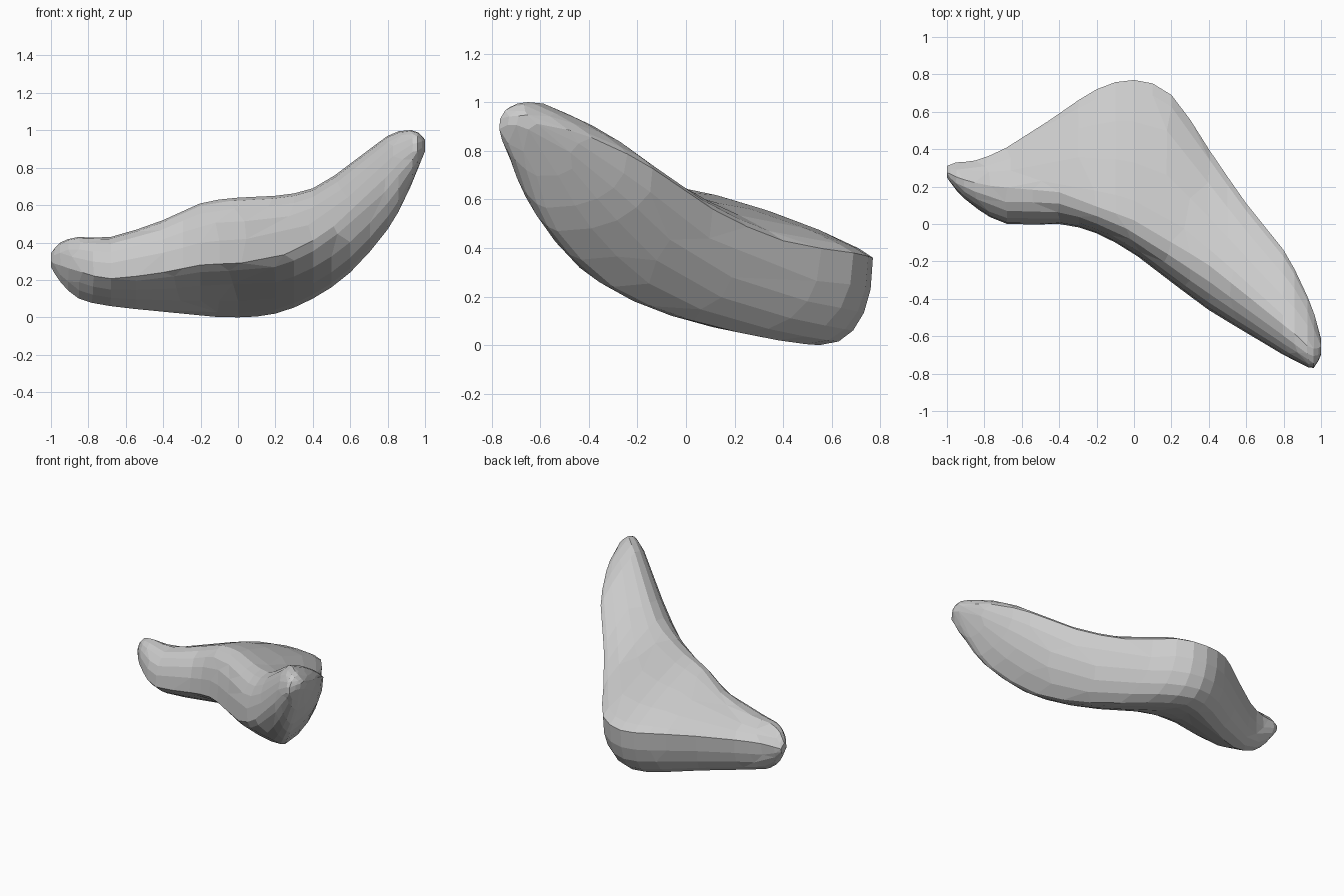
import bpy
import bmesh
import math
from mathutils import Vector

default_cube = bpy.data.objects.get("Cube")
if default_cube:
    bpy.data.objects.remove(default_cube, do_unlink=True)

# One plain colour
grey = bpy.data.materials.new("plain grey")
grey.use_nodes = True
colour = (0.6, 0.6, 0.6, 1)
grey.diffuse_color = colour
grey.node_tree.nodes["Principled BSDF"].inputs["Base Color"].default_value = colour

# Cross-sections: x, then (y, z) of the front, top, back and bottom extremes
STATIONS = [
    (-1, .25, .30, .28, .34, .31, .31, .28, .27),
    (-.95, .18, .28, .25, .40, .33, .32, .25, .19),
    (-.85, .09, .25, .22, .43, .34, .32, .23, .10),
    (-.68, 0, .21, .19, .43, .41, .33, .24, .06),
    (-.4, 0, .24, .17, .52, .59, .36, .37, .03),
    (-.2, -.05, .28, .09, .61, .72, .37, .48, .01),
    (0, -.16, .29, .02, .64, .77, .36, .55, 0),
    (.2, -.31, .32, -.1, .65, .69, .38, .38, .02),
    (.4, -.46, .41, -.22, .69, .40, .43, .03, .10),
    (.6, -.58, .56, -.38, .82, .11, .56, -.3, .24),
    (.8, -.7, .76, -.54, .97, -.14, .73, -.53, .47),
    (.9, -.75, .86, -.63, 1, -.33, .83, -.6, .65),
    (.96, -.77, .9, -.67, .99, -.47, .88, -.64, .79),
    (1, -.7, .92, -.66, .95, -.62, .92, -.65, .89),
]
SUBSTEPS = 2        # sections between stations
QUARTER = 5         # points along each quarter of a section


def blend(a, b, c, d, t):
    """Smooth interpolation from b to c."""
    return 0.5 * (2 * b + (c - a) * t + (2 * a - 5 * b + 4 * c - d) * t ** 2
                  + (3 * b - a - 3 * c + d) * t ** 3)


def smooth_sections(stations):
    last = len(stations) - 1
    for i in range(last):
        rows = [stations[min(max(i + k, 0), last)] for k in (-1, 0, 1, 2)]
        for step in range(SUBSTEPS):
            yield [blend(*values, step / SUBSTEPS) for values in zip(*rows)]
    yield list(stations[last])


def ring(section):
    """Closed outline through the four extremes, one curved quarter each."""
    x, *flat = section
    extremes = [Vector((x, flat[k], flat[k + 1])) for k in range(0, len(flat), 2)]
    # Roundness of each quarter; the underside is flatter away from the tall end
    fullness = (2.3, 1.2, 2.3, 1.2 + 0.5 * max(x, 0))
    points = []
    for q in range(4):
        start, end = extremes[q], extremes[(q + 1) % 4]
        # Inner corner that the quarter curves around
        if q % 2 == 0:
            centre = Vector((x, end.y, start.z))
        else:
            centre = Vector((x, start.y, end.z))
        power = 2 / fullness[q]
        for k in range(QUARTER):
            angle = math.pi / 2 * k / QUARTER
            points.append(centre + (start - centre) * math.cos(angle) ** power
                          + (end - centre) * math.sin(angle) ** power)
    return points


# Bent body, lofted from end to end
bm = bmesh.new()
loops = [[bm.verts.new(p) for p in ring(s)] for s in smooth_sections(STATIONS)]
for a, b in zip(loops, loops[1:]):
    for k in range(len(a)):
        n = (k + 1) % len(a)
        bm.faces.new((a[k], a[n], b[n], b[k]))
bm.faces.new(loops[0])
bm.faces.new(loops[-1])
bmesh.ops.recalc_face_normals(bm, faces=bm.faces)
mesh = bpy.data.meshes.new("bent_body")
bm.to_mesh(mesh)
bm.free()
mesh.materials.append(grey)
body = bpy.data.objects.new("bent_body", mesh)
bpy.context.collection.objects.link(body)

# Irregular flat facets
facets = body.modifiers.new("facets", "DECIMATE")
facets.ratio = 0.6
